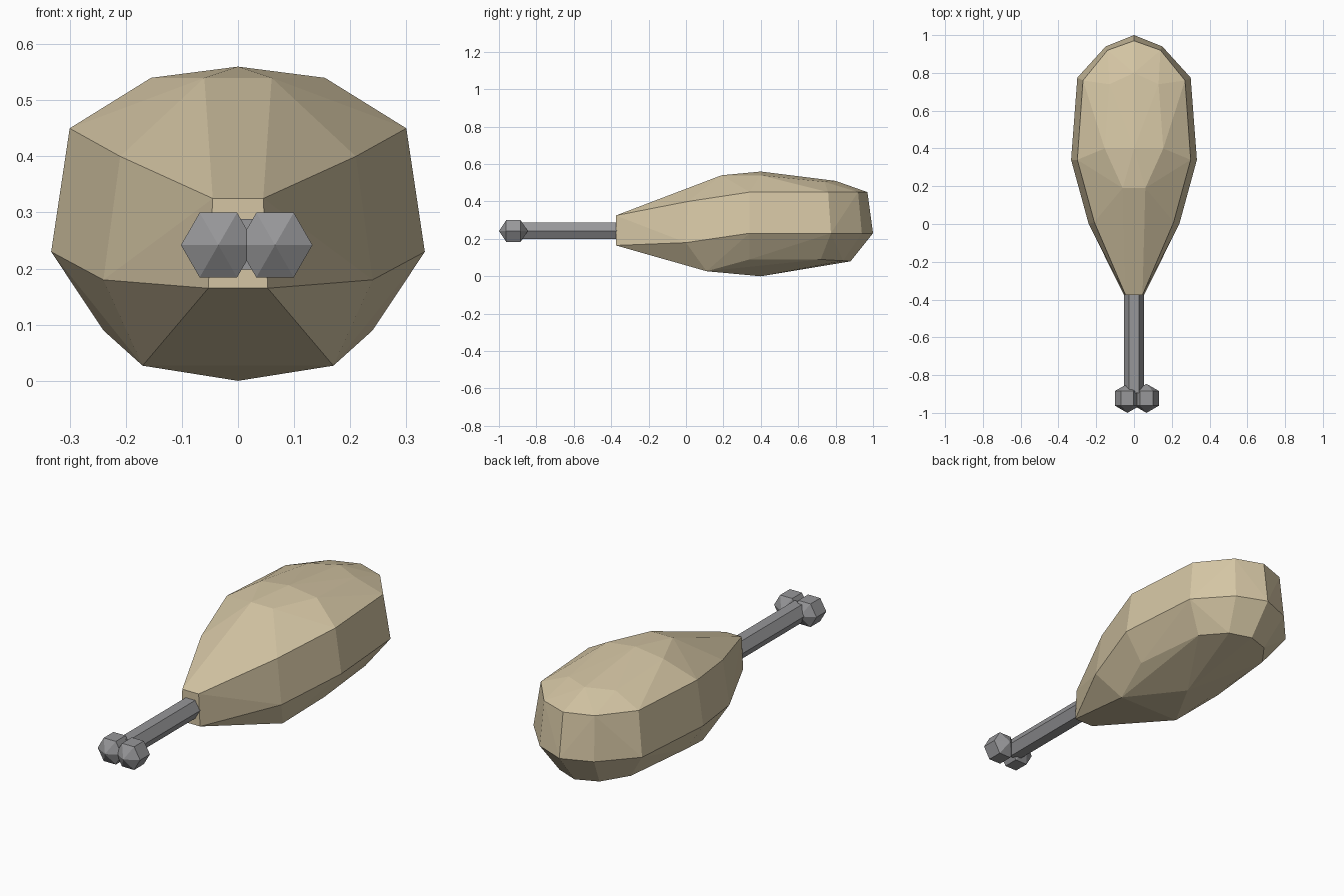
import bpy, bmesh, math
from mathutils import Matrix

if "Cube" in bpy.data.objects:
    bpy.data.objects.remove(bpy.data.objects["Cube"])


def material(name, rgb):
    m = bpy.data.materials.new(name)
    m.diffuse_color = (*rgb, 1)
    m.use_nodes = True
    m.node_tree.nodes["Principled BSDF"].inputs["Base Color"].default_value = m.diffuse_color
    return m


def add_object(name, bm, mat):
    bmesh.ops.recalc_face_normals(bm, faces=bm.faces)
    me = bpy.data.meshes.new(name)
    bm.to_mesh(me)
    bm.free()
    me.materials.append(mat)
    ob = bpy.data.objects.new(name, me)
    bpy.context.collection.objects.link(ob)


meat_mat = material("roast tan", (0.66, 0.56, 0.37))
bone_mat = material("bone grey", (0.31, 0.31, 0.32))

# Meat: half of each faceted contour, tip to neck, mirrored and wrapped in a hull
crown = [(0, .40, .56), (.06, .19, .54), (.155, .40, .54), (0, .80, .51), (.13, .74, .505)]
upper = [(0, .97, .45), (.14, .92, .45), (.27, .76, .45), (.30, .34, .45),
         (.21, .01, .40), (.045, -.375, .325)]
middle = [(0, 1.0, .23), (.15, .94, .23), (.30, .775, .23), (.333, .34, .23),
          (.24, 0, .18), (.053, -.375, .165)]
lower = [(0, .88, .08), (.11, .84, .083), (.20, .72, .09), (.24, .34, .09),
         (.17, .11, .027), (0, .40, 0)]
bm = bmesh.new()
for x, y, z in crown + upper + middle + lower:
    for s in ((1, -1) if x else (1,)):
        bm.verts.new((s * x, y, z))
hull = bmesh.ops.convex_hull(bm, input=bm.verts)
bmesh.ops.delete(bm, geom=[v for v in bm.verts if not v.link_faces], context='VERTS')
bmesh.ops.dissolve_limit(bm, angle_limit=math.radians(1), verts=bm.verts, edges=bm.edges)
add_object("meat", bm, meat_mat)

# Bone shaft: hexagonal rod lying along y
lie = Matrix.Rotation(math.pi / 2, 4, 'X') @ Matrix.Rotation(math.pi / 6, 4, 'Z')
bm = bmesh.new()
bmesh.ops.create_cone(bm, cap_ends=True, segments=6, radius1=.052, radius2=.052,
                      depth=.60, matrix=Matrix.Translation((0, -.595, .243)) @ lie)
add_object("bone_shaft", bm, bone_mat)

# Bone end: two faceted knobs
for side, x in (("left", -.035), ("right", .066)):
    bm = bmesh.new()
    bmesh.ops.create_uvsphere(bm, u_segments=6, v_segments=3, radius=.077,
                              matrix=Matrix.Translation((x, -.923, .242)) @ lie)
    add_object("bone_knob_" + side, bm, bone_mat)
